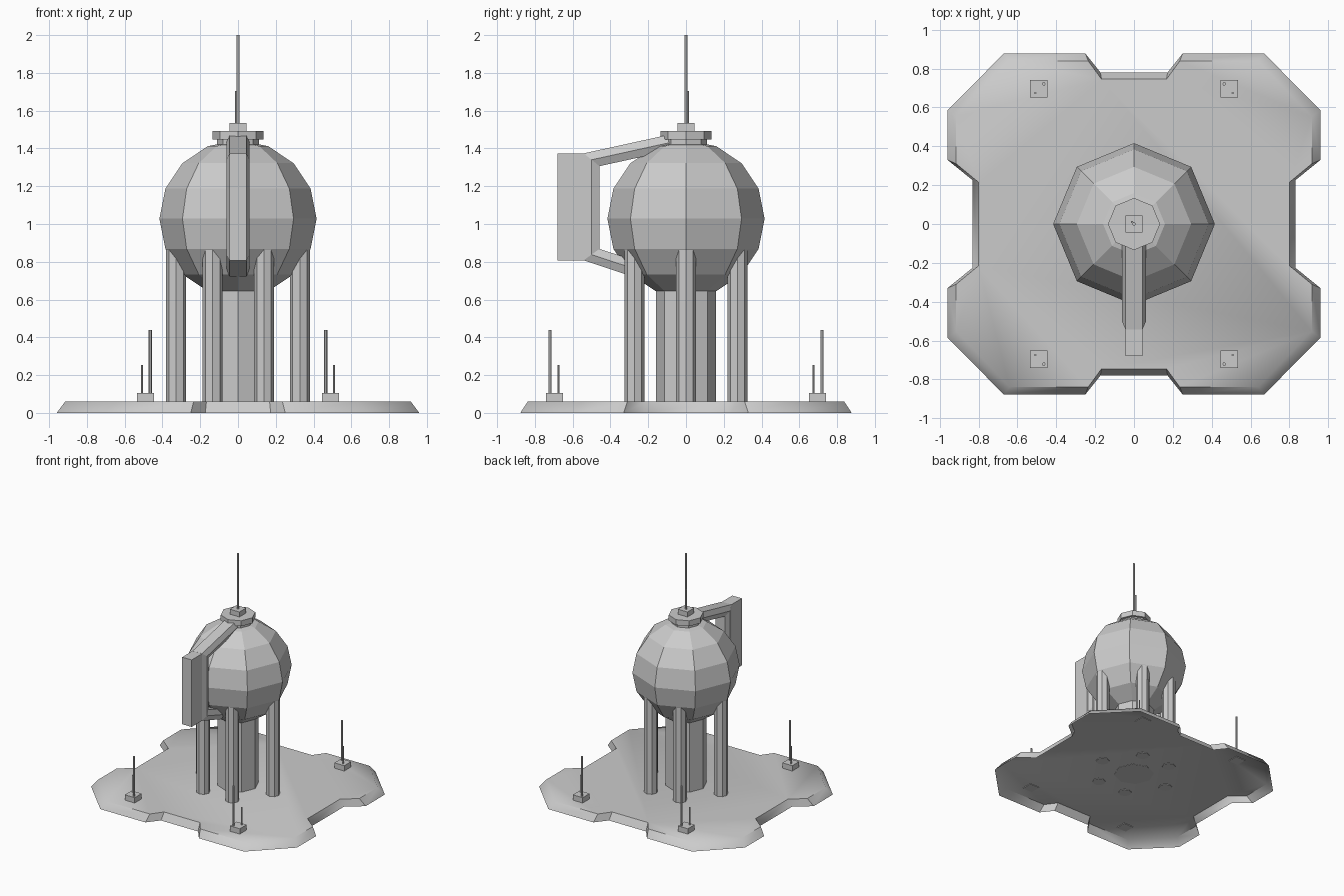
import bpy, bmesh, math
from mathutils import Vector

if "Cube" in bpy.data.objects:
    bpy.data.objects.remove(bpy.data.objects["Cube"])


def make_object(name, bm):
    bmesh.ops.recalc_face_normals(bm, faces=bm.faces[:])
    mesh = bpy.data.meshes.new(name)
    bm.to_mesh(mesh)
    bm.free()
    ob = bpy.data.objects.new(name, mesh)
    bpy.context.collection.objects.link(ob)
    return ob


def loft(name, rings, cap_start=True):
    """Skin a list of equal-length point rings and cap the ends."""
    bm = bmesh.new()
    rows = [[bm.verts.new(p) for p in ring] for ring in rings]
    n = len(rows[0])
    for a, b in zip(rows, rows[1:]):
        for i in range(n):
            j = (i + 1) % n
            bm.faces.new((a[i], a[j], b[j], b[i]))
    if cap_start:
        bm.faces.new(rows[0][::-1])
    bm.faces.new(rows[-1])
    return make_object(name, bm)


def ring(x, y, z, r, sides, turn=0.0):
    step = math.tau / sides
    return [(x + r * math.cos(turn + i * step), y + r * math.sin(turn + i * step), z)
            for i in range(sides)]


def prism(name, x, y, z0, z1, r, sides=8, turn=0.0):
    return loft(name, [ring(x, y, z0, r, sides, turn), ring(x, y, z1, r, sides, turn)])


def box(name, x0, x1, y0, y1, z0, z1):
    foot = [(x0, y0), (x1, y0), (x1, y1), (x0, y1)]
    return loft(name, [[(x, y, z) for x, y in foot] for z in (z0, z1)])


def plate_outline(quarter, z):
    """Mirror one quarter of the outline into the full loop."""
    half = quarter + [(-x, y) for x, y in reversed(quarter)]
    return [(x, y, z) for x, y in half + [(x, -y) for x, y in reversed(half)]]


# Notched base plate with sloped rim, hollow underneath
low = [(0.83, 0.225), (0.96, 0.33), (0.96, 0.585), (0.67, 0.877), (0.25, 0.877), (0.173, 0.78)]
top = [(0.80, 0.215), (0.915, 0.31), (0.915, 0.552), (0.64, 0.838), (0.235, 0.838), (0.167, 0.745)]
base = loft("base_plate", [plate_outline(low, 0), plate_outline(top, 0.06)], cap_start=False)
base.data.shade_smooth()
base.data.set_sharp_from_angle(angle=math.radians(50))

# Spherical tank and its central column
bm = bmesh.new()
bmesh.ops.create_uvsphere(bm, u_segments=8, v_segments=8, radius=0.416)
bmesh.ops.translate(bm, verts=bm.verts[:], vec=(0, 0, 1.028))
make_object("tank", bm)
prism("column", 0, 0, 0.058, 0.645, 0.16)

# Six support legs, ending just under the plate's skin
for x, y in [(0.327, 0), (0.137, 0.272), (-0.134, 0.272),
             (-0.327, 0), (-0.134, -0.272), (0.137, -0.272)]:
    prism("support_leg", x, y, 0.055, 0.87, 0.053)

# Cap on top of the tank
prism("cap_neck", 0, 0, 1.39, 1.45, 0.112)
prism("cap_disc", 0, 0, 1.447, 1.493, 0.134)
box("cap_block", -0.045, 0.045, -0.045, 0.045, 1.49, 1.535)
prism("top_mast_tall", 0, 0, 1.53, 2.0, 0.009, 6)
prism("top_mast_short", -0.01, 0.01, 1.53, 1.705, 0.007, 6)

# Corner antennas, mirrored to all four corners
for sx in (-1, 1):
    for sy in (-1, 1):
        cx, cy = sx * 0.49, sy * 0.696
        box("antenna_foot", cx - 0.046, cx + 0.046, cy - 0.046, cy + 0.046, 0.055, 0.105)
        prism("antenna_tall", sx * 0.464, sy * 0.721, 0.1, 0.44, 0.009, 6)
        prism("antenna_short", sx * 0.508, sy * 0.674, 0.1, 0.253, 0.006, 6)

# Bent six-sided pipe on the front, mitred at the corners
path = [Vector((0, y, z)) for y, z in [(-0.09, 1.43), (-0.50, 1.34), (-0.50, 0.838), (-0.27, 0.762)]]
profile = [(0.062, 0), (0.044, 0.042), (-0.044, 0.042),
           (-0.062, 0), (-0.044, -0.042), (0.044, -0.042)]
side = Vector((1, 0, 0))
sections = []
for i, p in enumerate(path):
    t_in = (p - path[i - 1]).normalized() if i else (path[1] - p).normalized()
    t_out = (path[i + 1] - p).normalized() if i < len(path) - 1 else t_in
    tangent = (t_in + t_out).normalized()
    up = tangent.cross(side) / tangent.dot(t_in)
    sections.append([p + side * u + up * v for u, v in profile])
loft("pipe", sections)

# Upright box grown from the outer face of the pipe
box("pipe_housing", -0.044, 0.044, -0.68, -0.54, 0.808, 1.373)
